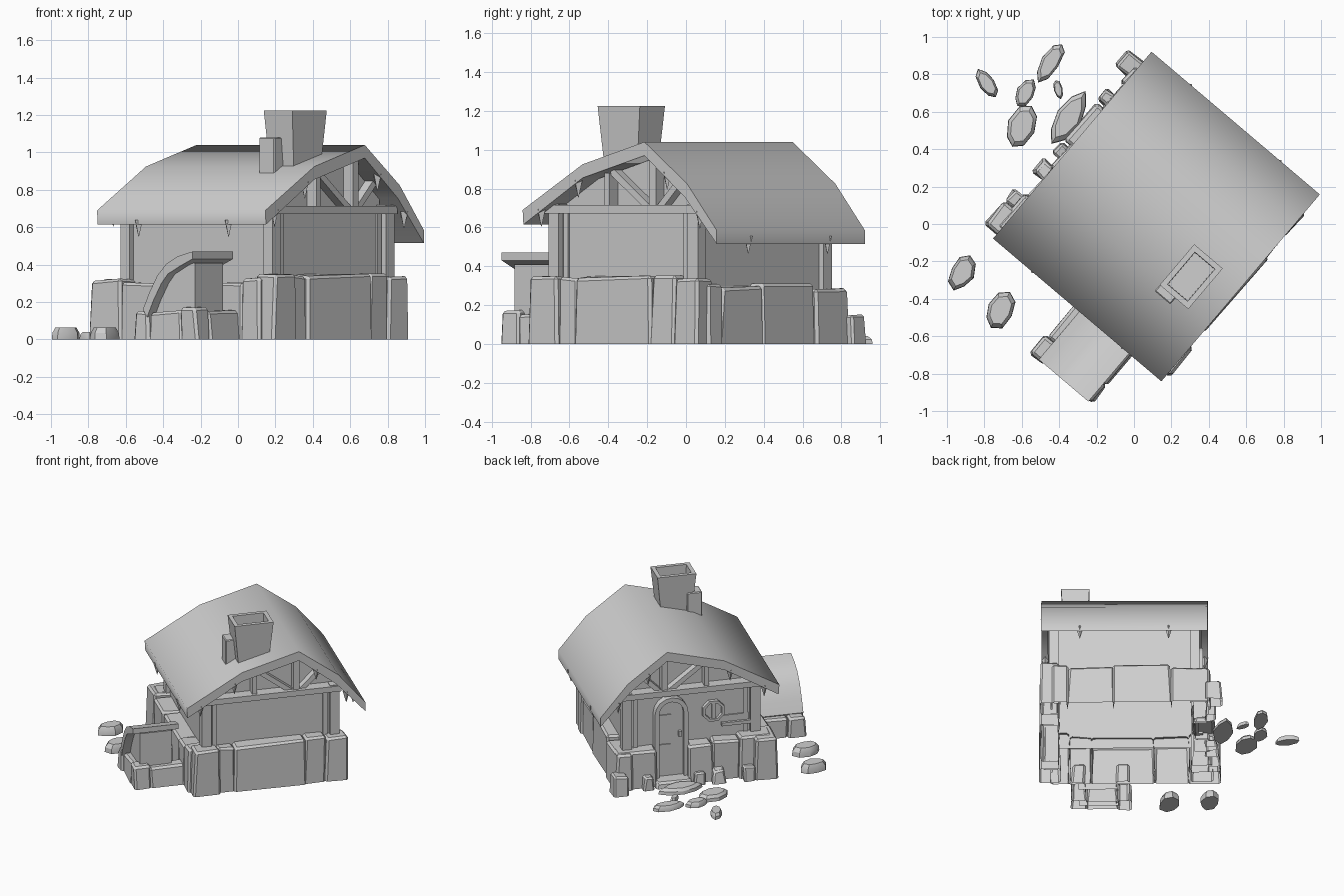
import bpy, bmesh, math, random
from mathutils import Matrix, Vector

if "Cube" in bpy.data.objects:
    bpy.data.objects.remove(bpy.data.objects["Cube"])

random.seed(4)
# House frame: local x runs along the ridge, the door gable faces local -x
HOUSE = Matrix.Translation((0.12, 0.04, 0)) @ Matrix.Rotation(math.radians(-40.3), 4, 'Z')
grey = bpy.data.materials.new("plain grey")
grey.diffuse_color = (0.62, 0.62, 0.62, 1)
grey.use_nodes = True
grey.node_tree.nodes["Principled BSDF"].inputs["Base Color"].default_value = grey.diffuse_color


def finish(name, bm, matrix=HOUSE, cut=None):
    """Turn a bmesh into a placed object; cut(face) picks hidden faces to leave open."""
    bmesh.ops.recalc_face_normals(bm, faces=bm.faces)
    bm.normal_update()
    if cut:
        bmesh.ops.delete(bm, geom=[f for f in bm.faces if cut(f)], context='FACES')
    bm.transform(matrix)
    me = bpy.data.meshes.new(name)
    bm.to_mesh(me)
    bm.free()
    me.materials.append(grey)
    ob = bpy.data.objects.new(name, me)
    bpy.context.collection.objects.link(ob)
    return ob


def add_prism(bm, pts, x0, x1):
    """Extrude a (y, z) outline from x0 to x1."""
    f = bm.faces.new([bm.verts.new((x0, y, z)) for y, z in pts])
    out = bmesh.ops.extrude_face_region(bm, geom=[f])
    vs = [g for g in out['geom'] if isinstance(g, bmesh.types.BMVert)]
    bmesh.ops.translate(bm, vec=(x1 - x0, 0, 0), verts=vs)


def prism(name, pts, x0, x1, cut=None):
    bm = bmesh.new()
    add_prism(bm, pts, x0, x1)
    return finish(name, bm, cut=cut)


def add_box(bm, x0, x1, y0, y1, z0, z1):
    add_prism(bm, [(y0, z0), (y1, z0), (y1, z1), (y0, z1)], x0, x1)


def add_bar(bm, a, b, w, x0, x1):
    """Straight timber between two (y, z) points."""
    a, b = Vector(a), Vector(b)
    d = (b - a).normalized() * w / 2
    n = Vector((-d.y, d.x))
    add_prism(bm, [a + n, a - n, b - n, b + n], x0, x1)


def sink(bm, face, rim, move):
    """Leave a flat rim round a face and push its middle in."""
    bm.normal_update()
    bmesh.ops.inset_region(bm, faces=[face], thickness=rim)
    bmesh.ops.inset_region(bm, faces=[face], thickness=.003)
    bmesh.ops.translate(bm, vec=move, verts=face.verts)


def add_stone(bm, x0, x1, y0, y1, h, jit=0.008, taper=0.005, bev=0.015):
    """Chipped block with an uneven top."""
    s = bmesh.new()
    bmesh.ops.create_cube(s, size=1)
    r = lambda: random.uniform(-jit, jit)
    for v in s.verts:
        top = v.co.z > 0
        k = taper if top else 0
        v.co = ((x0 + x1) / 2 + v.co.x * (x1 - x0 - 2 * k) + r(),
                (y0 + y1) / 2 + v.co.y * (y1 - y0 - 2 * k) + r(),
                h + r() if top else 0)
    edges = [e for e in s.edges if max(v.co.z for v in e.verts) > 0.01]
    bmesh.ops.bevel(s, geom=edges, offset=bev, segments=1, affect='EDGES')
    for v in s.verts:
        v.co.z = max(v.co.z, 0)
    tmp = bpy.data.meshes.new("tmp")
    s.to_mesh(tmp)
    s.free()
    bm.from_mesh(tmp)
    bpy.data.meshes.remove(tmp)


def bottom(f):
    return f.calc_center_median().z < .002


def hidden(f):
    """Undersides, and upright faces inside the walls."""
    c = f.calc_center_median()
    return c.z < .002 or (abs(c.x) < .49 and -.49 < c.y < .44 and abs(f.normal.z) < .3)


# Roof: lopsided bent shell
outer = [(-.655, .69), (-.25, .925), (.167, 1.04), (.455, .825), (.655, .585)]
inner = [(.655, .515), (.44, .755), (.167, .97), (-.25, .855), (-.65, .615)]
roof = prism("roof", outer + inner, -.59, .59)

# Pointed drips hanging from the roof edges
bm = bmesh.new()
def add_drip(x, y, z):
    bmesh.ops.create_cone(bm, cap_ends=True, segments=4, radius1=.028, radius2=.002, depth=.09,
                          matrix=Matrix.Translation((x, y, z - .03)) @ Matrix.Rotation(math.pi, 4, 'X'))
for x in (-.315, .315):
    add_drip(x, -.635, .625)
    add_drip(x, .635, .54)
for x in (-.565, .565):
    for y, z in ((-.30, .83), (.30, .87), (.52, .67), (-.55, .68)):
        add_drip(x, y, z)
finish("roof_drips", bm)

# Hollow walls, with the gable triangles set back
prism("walls", [(-.5, .22), (.45, .22), (.45, .71), (-.5, .71)], -.5, .5, cut=lambda f: abs(f.normal.z) > .9)
prism("gable_walls", [(-.49, .68), (.44, .68), (.44, .75), (.167, .968), (-.25, .852), (-.49, .71)],
      -.46, .46, cut=lambda f: abs(f.normal.x) < .9)

# Timber frame: corner posts, cross beams and gable struts
bm = bmesh.new()
for x in (-.5, .5):
    for y in (-.495, .445):
        add_box(bm, x - .033, x + .033, y - .035, y + .035, .1, .72)
for s in (-1, 1):
    x0, x1 = s * .44, s * .525
    for y in (-.43, .38):
        add_box(bm, s * .49, s * .512, y - .016, y + .016, .2, .68)
    add_box(bm, s * .44, s * .545, -.55, .49, .672, .715)
    add_bar(bm, (.167, .70), (.167, .98), .045, x0, x1)
    add_bar(bm, (.13, .70), (-.12, .89), .035, x0, x1 - s * .01)
    add_bar(bm, (.20, .70), (.34, .84), .035, x0, x1 - s * .01)
    add_bar(bm, (-.14, .70), (-.14, .88), .035, x0, x1)
finish("timber_frame", bm)

# Chimney with a sunken flue
bm = bmesh.new()
bmesh.ops.create_cube(bm, size=1)
for v in bm.verts:
    t = v.co.z > 0
    v.co = (.35 + v.co.x * (.2 if t else .16), -.125 + v.co.y * (.285 if t else .21), 1.225 if t else .86)
sink(bm, max(bm.faces, key=lambda f: f.calc_center_median().z), .042, (0, 0, -.11))
finish("chimney", bm)
bm = bmesh.new()
add_box(bm, .25, .36, -.31, -.2, .87, 1.08)
bmesh.ops.bevel(bm, geom=bm.edges[:], offset=.006, affect='EDGES')
finish("chimney_side_block", bm)

# Arched door with frame, hinges and step
DY = .125
def arch(r, spring=.54, foot=.03, n=8):
    return ([(DY + r, foot)] + [(DY + r * math.cos(math.pi * i / n), spring + r * math.sin(math.pi * i / n))
            for i in range(n + 1)] + [(DY - r, foot)])
prism("door", arch(.095), -.525, -.49)
prism("door_frame", arch(.122) + arch(.09)[::-1], -.555, -.49)
bm = bmesh.new()
for z in (.27, .5):
    add_box(bm, -.533, -.52, DY, DY + .085, z, z + .025)
add_box(bm, -.55, -.52, DY - .075, DY - .055, .35, .39)
finish("door_fittings", bm)
bm = bmesh.new()
add_stone(bm, -.64, -.5, DY - .13, DY + .13, .05, jit=.006)
finish("door_step", bm, cut=bottom)

# Eight-sided window with a bar, and the shelf beside it
bm = bmesh.new()
WY = -.19
ring = [(WY + .085 * math.cos(a), .51 + .085 * math.sin(a))
        for a in (math.pi / 8 + i * math.pi / 4 for i in range(8))]
add_prism(bm, ring, -.49, -.53)
bmesh.ops.recalc_face_normals(bm, faces=bm.faces)
sink(bm, min(bm.faces, key=lambda f: f.calc_center_median().x), .02, (.018, 0, 0))
add_box(bm, -.525, -.5, WY - .012, WY + .012, .44, .58)
finish("round_window", bm)
bm = bmesh.new()
add_box(bm, -.53, -.49, -.46, -.25, .385, .41)
add_box(bm, -.51, -.49, -.45, -.26, .41, .46)
finish("wall_shelf", bm)

# Stone foundation: a run of broad blocks on each side, open underneath
bm = bmesh.new()
for y0, y1, x1, h in ((-.605, -.415, .61, .345), (-.425, -.295, .585, .34), (-.305, .215, .6, .345),
                      (.205, .37, .595, .355), (.36, .525, .6, .34)):
    add_stone(bm, .46, x1, y0, y1, h)
for x0, x1, y1, h in ((-.61, -.325, .545, .285), (-.335, .085, .54, .305),
                      (.075, .405, .53, .295), (.395, .52, .535, .31)):
    add_stone(bm, x0, x1, .42, y1, h)
for x0, x1, h in ((-.675, -.45, .32), (-.46, -.2, .30), (-.21, .24, .29), (.23, .40, .30), (.39, .52, .33)):
    add_stone(bm, x0, x1, -.625, -.46, h)
for y0, y1, x0, h in ((.235, .535, -.6, .285), (-.17, .015, -.605, .29), (-.37, -.16, -.6, .30),
                      (-.6, -.36, -.625, .32)):
    add_stone(bm, x0, -.47, y0, y1, h)
finish("stone_foundation", bm, cut=hidden)

# Loose rocks along the door side
bm = bmesh.new()
for x, y, r, h in ((-.635, .53, .06, .145), (-.615, .31, .04, .1), (-.61, -.065, .04, .09),
                   (-.615, -.2, .045, .1), (-.63, -.42, .045, .11)):
    add_stone(bm, x - r, x + r, y - r, y + r, h, bev=.012)
finish("loose_rocks", bm, cut=bottom)

# Cellar hatch: body, curved lid and stone surround
lid = [(.015, .16), (.06, .25), (.115, .34), (.18, .405), (.26, .445), (.362, .47)]
under = [(x + .03, z - .04) for x, z in lid[:3]] + [(x + .01, z - .055) for x, z in lid[3:5]] + [(.362, .43)]
SWAP = HOUSE @ Matrix(((0, 1, 0, 0), (-1, 0, 0, 0), (0, 0, 1, 0), (0, 0, 0, 1)))
def hatch_part(name, pts, y0, y1):
    bm = bmesh.new()
    add_prism(bm, pts, -y0, -y1)   # (x, z) outline, extruded along house y
    return finish(name, bm, SWAP, cut=bottom)
hatch_part("hatch_lid", lid + under[::-1], -.99, -.655)
hatch_part("hatch_body", [(.33, 0), (.05, 0), (.05, .14)] + [(x, z + .01) for x, z in under[:5]] +
           [(.33, .41)], -.93, -.70)
bm = bmesh.new()
for x0, x1, y0, y1, h in ((-.05, .06, -1.0, -.86, .155), (-.03, .06, -.87, -.59, .15),
                          (.05, .275, -.98, -.88, .15), (.265, .385, -.985, -.86, .175),
                          (.28, .38, -.87, -.60, .155)):
    add_stone(bm, x0, x1, y0, y1, h)
finish("hatch_stones", bm, cut=bottom)

# Flat path stones: centre, length, width, heading, height
bm = bmesh.new()
for x, y, l, w, ang, h in ((-.785, .75, .18, .09, -58, .04), (-.445, .865, .24, .1, 58, .04),
                           (-.58, .70, .17, .1, 58, .04), (-.405, .72, .11, .05, 105, .03),
                           (-.6, .52, .25, .15, 65, .045), (-.35, .57, .32, .14, 57, .045),
                           (-.92, -.26, .2, .13, 65, .065), (-.715, -.46, .22, .15, 62, .065)):
    m = Matrix.Translation((x, y, 0)) @ Matrix.Rotation(math.radians(ang), 4, 'Z')
    k = [random.uniform(.88, 1.08) for _ in range(8)]
    rings = []
    for s, z in ((1, 0), (.97, h * .55), (.75, h)):
        rings.append([bm.verts.new(m @ Vector((l / 2 * s * k[i] * math.cos(i * math.pi / 4),
                                               w / 2 * s * k[i] * math.sin(i * math.pi / 4), z)))
                      for i in range(8)])
    for a, b in zip(rings, rings[1:]):
        for i in range(8):
            bm.faces.new((a[i], a[(i + 1) % 8], b[(i + 1) % 8], b[i]))
    bm.faces.new(rings[0][::-1])
    bm.faces.new(rings[2])
finish("path_stones", bm, Matrix.Identity(4))

# Smooth the gentle curves; the roof also rolls softly over ridge and eaves
for ob in bpy.data.objects:
    bpy.ops.object.select_all(action='DESELECT')
    ob.select_set(True)
    bpy.context.view_layer.objects.active = ob
    bpy.ops.object.shade_smooth_by_angle(angle=math.radians(75 if ob == roof else 30))
